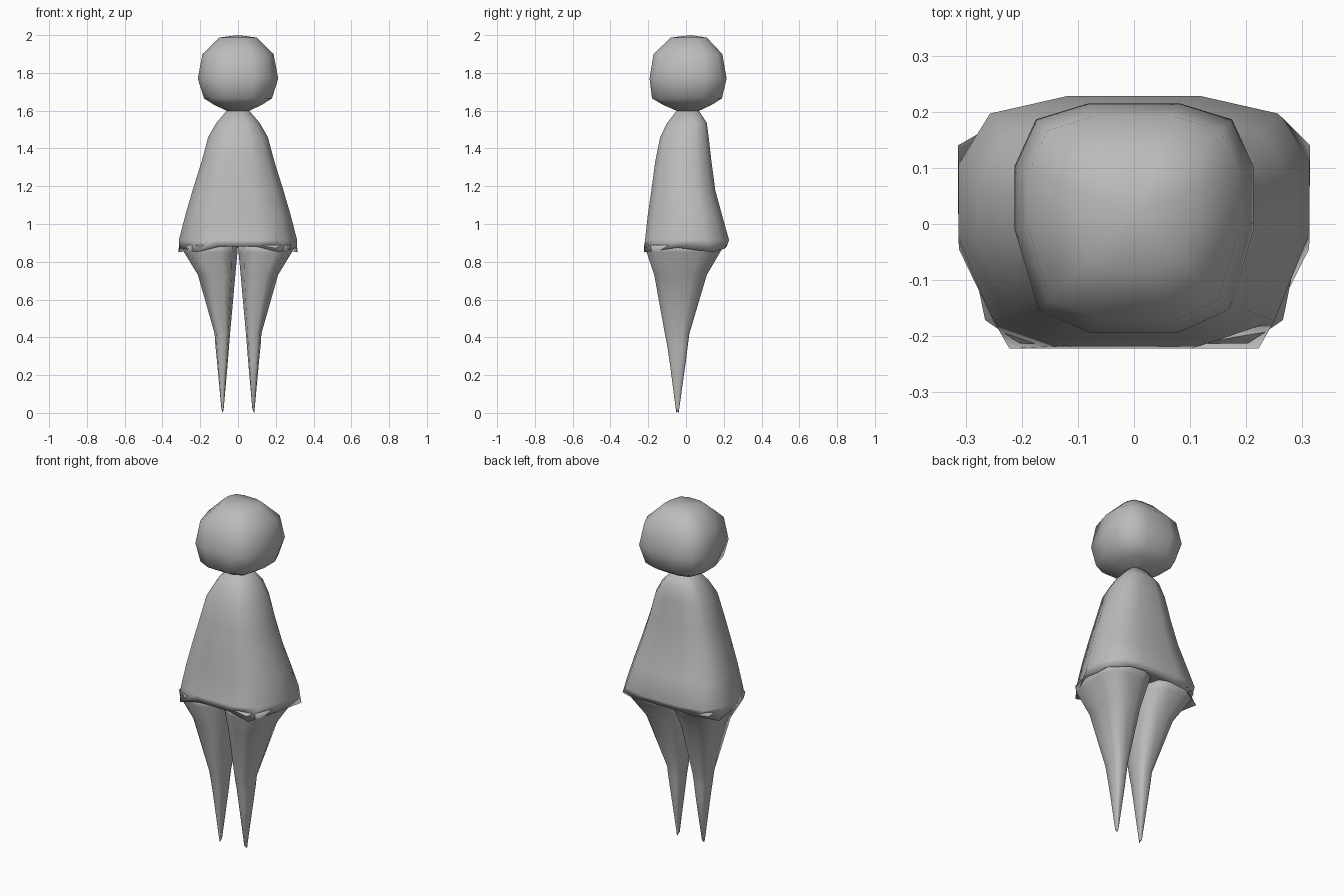
import bpy
import bmesh

cube = bpy.data.objects.get("Cube")
if cube:
    bpy.data.objects.remove(cube, do_unlink=True)

# One plain grey for the whole figure
grey = bpy.data.materials.new("plain grey")
grey.use_nodes = True
colour = (0.5, 0.5, 0.5, 1.0)
grey.diffuse_color = colour
grey.node_tree.nodes["Principled BSDF"].inputs["Base Color"].default_value = colour

# Twelve-sided rounded-box cross-section, counter-clockwise, in the range -1..1
right_half = [(0.38, -1), (0.8, -0.8), (1, -0.1), (1, 0.45), (0.82, 0.86), (0.38, 1)]


def mirrored(half):
    """Complete a half outline (x, y, ...) across x = 0."""
    return half + [(-p[0], *p[1:]) for p in reversed(half)]


SECTION = mirrored(right_half)


def ring(z, x0, x1, y0, y1):
    """Cross-section fitted to the given extents at height z."""
    cx, cy, hx, hy = (x0 + x1) / 2, (y0 + y1) / 2, (x1 - x0) / 2, (y1 - y0) / 2
    return [(cx + hx * x, cy + hy * y, z) for x, y in SECTION]


def loft(name, rings, start=None, end=None):
    """Skin a list of rings; close the ends with a point or a flat cap."""
    bm = bmesh.new()
    loops = [[bm.verts.new(p) for p in r] for r in rings]
    n = len(SECTION)
    for a, b in zip(loops, loops[1:]):
        for i in range(n):
            j = (i + 1) % n
            bm.faces.new((a[i], a[j], b[j], b[i]))
    for loop, tip in ((loops[0], start), (loops[-1], end)):
        if tip:
            v = bm.verts.new(tip)
            for i in range(n):
                bm.faces.new((loop[i], loop[(i + 1) % n], v))
        else:
            bm.faces.new(loop)
    bmesh.ops.recalc_face_normals(bm, faces=bm.faces)
    mesh = bpy.data.meshes.new(name)
    bm.to_mesh(mesh)
    bm.free()
    mesh.materials.append(grey)
    mesh.shade_smooth()
    obj = bpy.data.objects.new(name, mesh)
    bpy.context.collection.objects.link(obj)
    return obj


# Head: z, half width, front, back
head = [
    (1.595, 0.05, -0.04, 0.06),
    (1.63, 0.125, -0.12, 0.135),
    (1.665, 0.18, -0.18, 0.19),
    (1.77, 0.213, -0.193, 0.215),
    (1.90, 0.188, -0.172, 0.192),
    (1.987, 0.10, -0.08, 0.11),
]
loft("head", [ring(z, -w, w, f, b) for z, w, f, b in head], end=(0, 0.025, 2.0))

# Flared dress with pointed hem corners and a recessed underside
hem = mirrored([
    (0.10, -0.222, 0.88), (0.222, -0.222, 0.85), (0.312, -0.045, 0.875),
    (0.314, 0.14, 0.85), (0.20, 0.205, 0.87), (0.07, 0.215, 0.88),
])
underside = [(x * 0.86, y * 0.9, 0.885) for x, y, z in hem]
dress = [
    (0.915, 0.313, -0.217, 0.228),
    (1.05, 0.278, -0.202, 0.19),
    (1.18, 0.240, -0.183, 0.155),
    (1.33, 0.193, -0.163, 0.135),
    (1.46, 0.158, -0.137, 0.12),
    (1.535, 0.115, -0.10, 0.11),
    (1.605, 0.055, -0.045, 0.065),
]
loft("dress", [underside, hem] + [ring(z, -w, w, f, b) for z, w, f, b in dress])

# Tapering legs: z, inner x, outer x, front, back
leg = [
    (0.89, 0.0, 0.295, -0.213, 0.205),
    (0.85, 0.003, 0.285, -0.208, 0.18),
    (0.73, 0.014, 0.212, -0.168, 0.11),
    (0.42, 0.042, 0.124, -0.112, 0.018),
    (0.36, 0.047, 0.120, -0.100, 0.010),
    (0.28, 0.053, 0.112, -0.088, 0.0),
    (0.02, 0.076, 0.088, -0.054, -0.036),
]
for side, s, tip_x, tip_y in (("left", 1, 0.086, -0.038), ("right", -1, -0.080, -0.054)):
    rings = []
    for z, inner, outer, front, back in leg:
        x0, x1 = sorted((s * inner, s * outer))
        rings.append(ring(z, x0, x1, front, back))
    loft(side + "_leg", rings, end=(tip_x, tip_y, 0.0))
